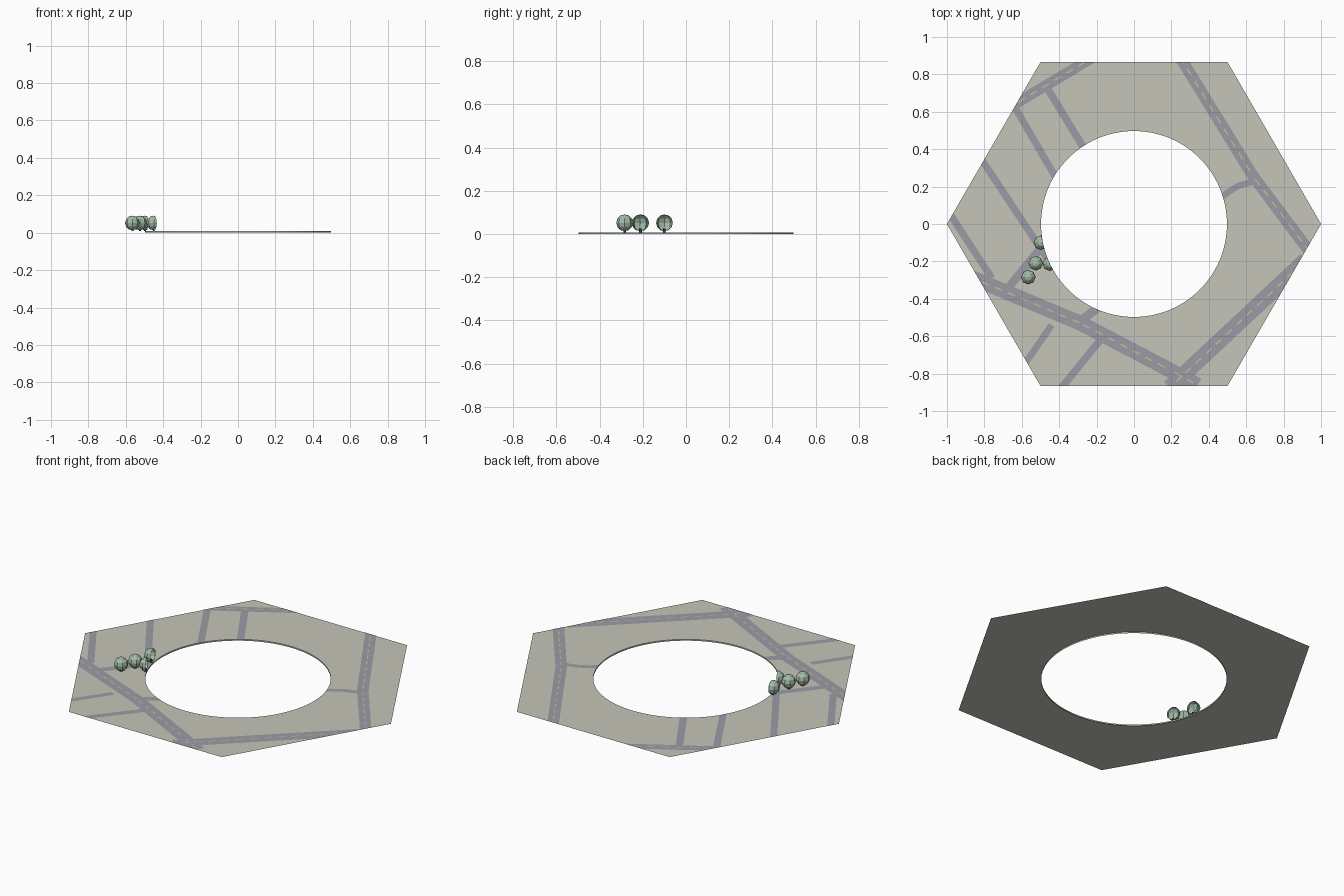
import bpy, bmesh, math
from mathutils import Vector, Matrix

if "Cube" in bpy.data.objects:
    bpy.data.objects.remove(bpy.data.objects["Cube"])

Z = 0.008          # ground level
HOLE = 0.497


def material(name, rgb):
    m = bpy.data.materials.new(name)
    m.diffuse_color = (*rgb, 1)
    m.use_nodes = True
    m.node_tree.nodes["Principled BSDF"].inputs["Base Color"].default_value = m.diffuse_color
    return m


PAVING = material("pale paving", (0.56, 0.56, 0.49))
ASPHALT = material("grey asphalt", (0.33, 0.33, 0.38))
YELLOW = material("lane yellow", (0.62, 0.52, 0.28))
LEAF = material("soft green", (0.36, 0.50, 0.39))
BARK = material("dark bark", (0.10, 0.09, 0.07))


def finish(bm, name, mats):
    me = bpy.data.meshes.new(name)
    bm.to_mesh(me)
    bm.free()
    ob = bpy.data.objects.new(name, me)
    bpy.context.collection.objects.link(ob)
    for m in mats:
        me.materials.append(m)
    return ob


def cut(bm, point, normal):
    """Remove everything on the normal side of a plane, leaving it open."""
    bmesh.ops.bisect_plane(bm, geom=bm.verts[:] + bm.edges[:] + bm.faces[:],
                           plane_co=point, plane_no=normal, clear_outer=True)


def clip_hexagon(bm):
    for i in range(6):
        a = math.radians(30 + 60 * i)
        n = Vector((math.cos(a), math.sin(a), 0))
        cut(bm, n * math.cos(math.pi / 6), n)


def clip_hole(bm, near):
    d = Vector((near[0], near[1], 0)).normalized()
    cut(bm, d * HOLE, -d)


# Hexagonal ground sheet with a round opening and its thin inner wall
bm = bmesh.new()
N = 96
rings = []
for i in range(N):
    a = 2 * math.pi * i / N
    d = Vector((math.cos(a), math.sin(a), 0))
    off = a % (math.pi / 3) - math.pi / 6
    r = math.cos(math.pi / 6) / math.cos(off)
    up = Vector((0, 0, Z))
    rings.append([bm.verts.new(d * r + up), bm.verts.new(d * HOLE + up),
                  bm.verts.new(d * HOLE)])
for i in range(N):
    p, q = rings[i], rings[(i + 1) % N]
    bm.faces.new((p[0], q[0], q[1], p[1]))
    bm.faces.new((p[1], q[1], q[2], p[2]))
finish(bm, "hexagon_ground", [PAVING])


def ribbon(bm, pts, width, z):
    """Flat mitred strip along a path."""
    pts = [Vector(p) for p in pts]
    dirs = [(b - a).normalized() for a, b in zip(pts, pts[1:])]
    pairs = []
    for i, p in enumerate(pts):
        d0, d1 = dirs[max(i - 1, 0)], dirs[min(i, len(dirs) - 1)]
        n0 = Vector((-d0.y, d0.x))
        n = (n0 + Vector((-d1.y, d1.x))).normalized()
        o = n * (width / 2 / n.dot(n0))
        pairs.append([bm.verts.new((*(p + s * o), z)) for s in (-1, 1)])
    for p, q in zip(pairs, pairs[1:]):
        bm.faces.new((p[0], q[0], q[1], p[1]))


# Main roads with dashed centre lines
main_roads = {
    "east_road": (0.062, [(0.235, 0.91), (0.636, 0.257), (0.95, -0.163)]),
    "northwest_road": (0.058, [(-0.70, 0.603), (-0.20, 0.903)]),
    "southwest_road": (0.08, [(-0.90, -0.273), (-0.289, -0.529), (0.20, -0.785),
                              (0.34, -0.862)]),
    "southeast_road": (0.085, [(0.92, -0.192), (0.27, -0.80), (0.19, -0.875)]),
}
for name, (width, pts) in main_roads.items():
    bm = bmesh.new()
    ribbon(bm, pts, width, Z + 0.001)
    clip_hexagon(bm)
    finish(bm, name, [ASPHALT])
    bm = bmesh.new()
    for a, b in zip(pts, pts[1:]):
        a, b = Vector(a), Vector(b)
        d, t = (b - a).normalized(), 0.02
        while t + 0.04 < (b - a).length:
            ribbon(bm, [a + d * t, a + d * (t + 0.04)], 0.007, Z + 0.002)
            t += 0.075
    clip_hexagon(bm)
    finish(bm, name + "_dashes", [YELLOW])

# Side lanes: width, path, whether the last point runs into the opening
lanes = [
    (0.034, [(0.65, 0.23), (0.56, 0.205), (0.51, 0.175), (0.44, 0.12)], True),
    (0.040, [(-0.46, 0.72), (-0.25, 0.376)], True),
    (0.038, [(-0.64, 0.63), (-0.40, 0.217)], True),
    (0.038, [(-0.83, 0.368), (-0.46, -0.19)], True),
    (0.038, [(-1.0, 0.078), (-0.76, -0.29)], False),
    (0.045, [(-0.68, -0.35), (-0.45, -0.07)], True),
    (0.048, [(-0.30, -0.53), (-0.14, -0.405)], True),
    (0.036, [(-0.44, -0.54), (-0.62, -0.80)], False),
    (0.040, [(-0.18, -0.62), (-0.42, -0.915)], False),
]
for i, (width, pts, to_hole) in enumerate(lanes):
    bm = bmesh.new()
    ribbon(bm, pts, width, Z + 0.0006)
    clip_hexagon(bm)
    if to_hole:
        clip_hole(bm, pts[-1])
    finish(bm, f"side_lane_{i + 1}", [ASPHALT])

# Round trees; those on the rim are sliced open by the opening
trees = [(-0.565, -0.284), (-0.525, -0.210), (-0.498, -0.100), (-0.450, -0.212)]
for i, (x, y) in enumerate(trees):
    bm = bmesh.new()
    bmesh.ops.create_uvsphere(bm, u_segments=8, v_segments=6, radius=0.039,
                              matrix=Matrix.Translation((x, y, 0.052)))
    crown = set(bm.faces)
    bmesh.ops.create_cone(bm, segments=6, radius1=0.006, radius2=0.006, depth=0.018,
                          matrix=Matrix.Translation((x, y, Z + 0.009)))
    for f in bm.faces:
        f.material_index = 0 if f in crown else 1
    clip_hole(bm, (x, y))
    finish(bm, f"tree_{i + 1}", [LEAF, BARK])
